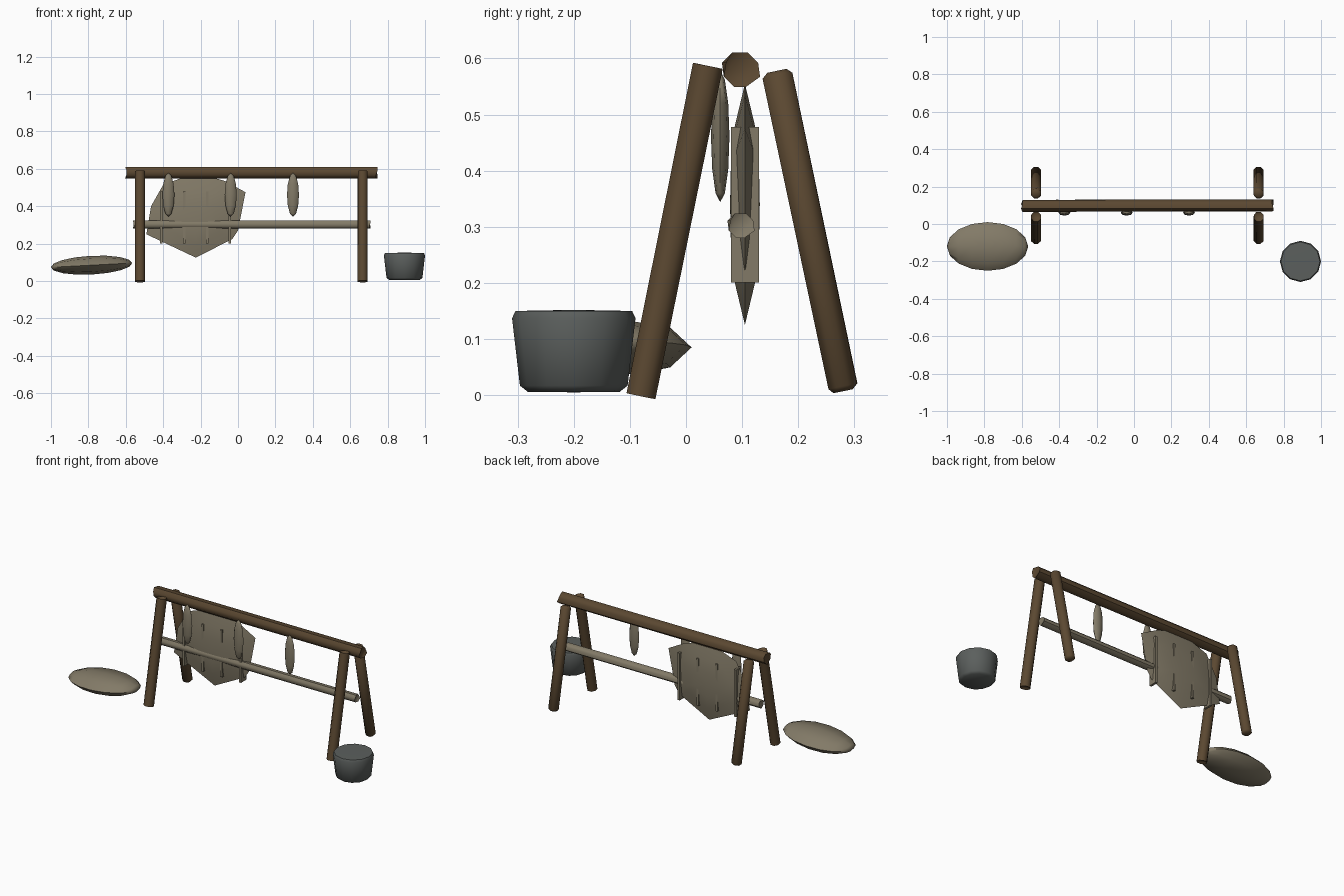
import bpy, bmesh, math
from mathutils import Vector, Matrix

cube = bpy.data.objects.get("Cube")
if cube:
    bpy.data.objects.remove(cube, do_unlink=True)


def material(name, rgb):
    m = bpy.data.materials.new(name)
    m.use_nodes = True
    m.diffuse_color = (*rgb, 1)
    m.node_tree.nodes["Principled BSDF"].inputs["Base Color"].default_value = (*rgb, 1)
    return m


WOOD = material("dark wood", (0.105, 0.065, 0.031))
HIDE = material("pale hide", (0.225, 0.195, 0.136))
IRON = material("grey iron", (0.105, 0.115, 0.110))


def finish(bm, name, mat, angle=40):
    bmesh.ops.recalc_face_normals(bm, faces=bm.faces)
    me = bpy.data.meshes.new(name)
    bm.to_mesh(me)
    bm.free()
    me.materials.append(mat)
    ob = bpy.data.objects.new(name, me)
    bpy.context.collection.objects.link(ob)
    bpy.ops.object.select_all(action="DESELECT")
    ob.select_set(True)
    bpy.context.view_layer.objects.active = ob
    if angle:
        bpy.ops.object.shade_smooth_by_angle(angle=math.radians(angle))
    return ob


def log(name, a, b, radius, mat, bevel):
    """Eight-sided pole from a to b with chamfered ends."""
    a, b = Vector(a), Vector(b)
    bm = bmesh.new()
    bmesh.ops.create_cone(bm, cap_ends=True, segments=8, radius1=radius,
                          radius2=radius, depth=(b - a).length)
    turn = (b - a).to_track_quat("Z", "Y").to_matrix().to_4x4()
    spin = Matrix.Rotation(math.radians(22.5), 4, "Z")
    bm.transform(Matrix.Translation((a + b) / 2) @ turn @ spin)
    rims = [e for e in bm.edges if any(len(f.verts) > 4 for f in e.link_faces)]
    bmesh.ops.bevel(bm, geom=rims, offset=bevel, segments=1, affect="EDGES")
    return finish(bm, name, mat, 50)


def spindle(name, centre, size, segments, rings, axis_turn, mat):
    """Squashed sphere with its poles on the turned axis."""
    bm = bmesh.new()
    bmesh.ops.create_uvsphere(bm, u_segments=segments, v_segments=rings, radius=1)
    bm.transform(Matrix.Translation(centre) @ axis_turn @ Matrix.Diagonal((*size, 1)))
    return finish(bm, name, mat, 60)


# Frame: ridge beam, cross pole and two pairs of leaning legs
MID = 0.1
log("ridge_beam", (-0.595, MID - 0.002, 0.58), (0.738, MID - 0.002, 0.58), 0.033, WOOD, 0.01)
log("cross_pole", (-0.557, MID - 0.002, 0.302), (0.702, MID - 0.002, 0.302), 0.0235, HIDE, 0.007)
for side, x in (("right", -0.524), ("left", 0.666)):
    for end, s in (("front", -1), ("back", 1)):
        log(f"{side}_{end}_leg", (x, MID + s * 0.18, 0.007), (x, MID + s * 0.062, 0.578),
            0.0285, WOOD, 0.009)

# Stretched hide: irregular outline swelling to a shallow lens
outline = [(-0.49, 0.25), (-0.225, 0.125), (-0.03, 0.225), (0.0, 0.27), (0.04, 0.475),
           (-0.07, 0.535), (-0.14, 0.555), (-0.29, 0.555), (-0.40, 0.515), (-0.465, 0.4)]
centre = Vector((-0.225, 0.105, 0.34))
bm = bmesh.new()
rim = [bm.verts.new((x, centre.y, z)) for x, z in outline]
for s in (-1, 1):
    loops = [rim]
    for scale, swell in ((0.65, 0.018), (0.33, 0.025)):
        loops.append([bm.verts.new(centre + (v.co - centre) * scale + Vector((0, s * swell, 0)))
                      for v in rim])
    for outer, inner in zip(loops, loops[1:]):
        for i in range(len(rim)):
            j = (i + 1) % len(rim)
            bm.faces.new((outer[i], outer[j], inner[j], inner[i]))
    peak = bm.verts.new(centre + Vector((0, s * 0.0265, 0)))
    for i in range(len(rim)):
        bm.faces.new((loops[-1][i], loops[-1][(i + 1) % len(rim)], peak))
finish(bm, "stretched_hide", HIDE, 35)

# Thin slats running through the hide
for i in range(4):
    bm = bmesh.new()
    bmesh.ops.create_cube(bm, size=1)
    bm.transform(Matrix.Translation((-0.41 + i * 0.1223, 0.105, 0.339))
                 @ Matrix.Diagonal((0.013, 0.05, 0.277, 1)))
    finish(bm, f"hide_slat_{i + 1}", HIDE, 0)

# Hanging strips in front of the beam
for i in range(3):
    spindle(f"hanging_strip_{i + 1}", (-0.372 + i * 0.333, 0.061, 0.461),
            (0.032, 0.0165, 0.117), 8, 6, Matrix.Identity(4), HIDE)

# Bundle lying beside the frame
lay = Matrix.Rotation(math.radians(87), 4, "Y")
spindle("hide_bundle", (-0.783, -0.12, 0.085), (0.05, 0.13, 0.218), 8, 8, lay, HIDE)

# Closed pot turned from a profile
bm = bmesh.new()
profile = [(0, 0.005), (0.082, 0.006), (0.096, 0.017), (0.11, 0.137), (0.104, 0.15), (0, 0.152)]
pts = [bm.verts.new((r, 0, z)) for r, z in profile]
edges = [bm.edges.new(p) for p in zip(pts, pts[1:])]
bmesh.ops.spin(bm, geom=pts + edges, cent=(0, 0, 0), axis=(0, 0, 1),
               angle=math.tau, steps=12, use_duplicate=False)
bmesh.ops.remove_doubles(bm, verts=bm.verts, dist=0.0005)
bm.transform(Matrix.Translation((0.89, -0.2, 0)))
finish(bm, "iron_pot", IRON, 60)
